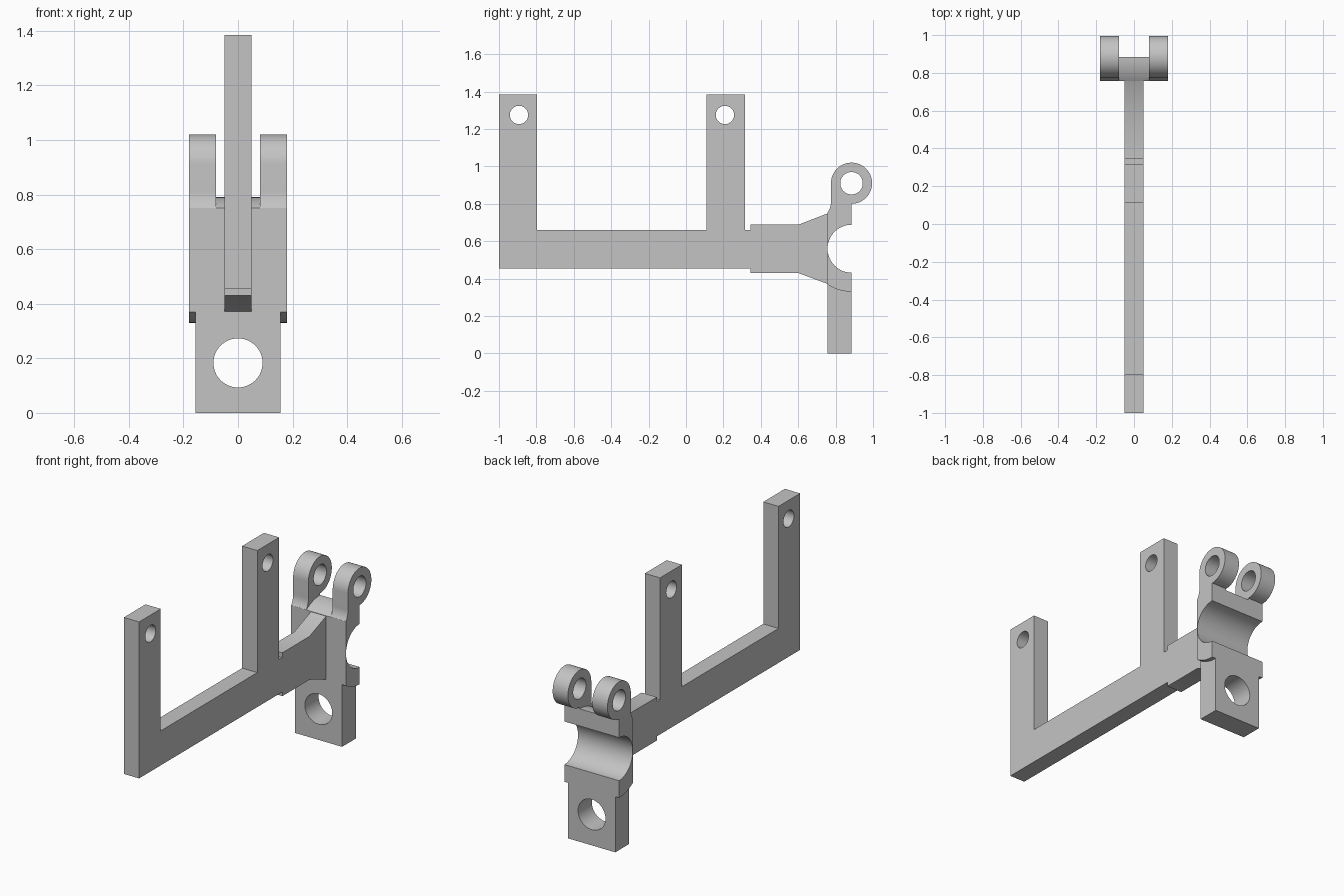
import bpy
import bmesh
from math import cos, sin, radians, pi
from mathutils import Matrix

old = bpy.data.objects.get("Cube")
if old:
    bpy.data.objects.remove(old, do_unlink=True)

GREY = (0.55, 0.55, 0.55, 1.0)
mat = bpy.data.materials.new("plain grey")
mat.use_nodes = True
mat.diffuse_color = GREY
mat.node_tree.nodes["Principled BSDF"].inputs["Base Color"].default_value = GREY

BACK = 0.885           # rear plane of the clamp
FRONT = 0.756          # front plane of the clamp
BORE = (BACK, 0.56)    # centre of the half-round seat
SEAT_R, RIM_R = 0.128, 0.23
EYE = (BACK, 0.91)     # centre of the lug eyes
RIM_ANGLE = 124.1      # where the rim meets the front plane


def arc(centre, r, a0, a1, n=24):
    angles = [radians(a0 + (a1 - a0) * i / n) for i in range(n + 1)]
    return [(centre[0] + r * cos(a), centre[1] + r * sin(a)) for a in angles]


def slab(name, profile, x0, x1):
    """Extrude a (y, z) side profile from x0 to x1."""
    bm = bmesh.new()
    face = bm.faces.new([bm.verts.new((x0, y, z)) for y, z in profile])
    new = bmesh.ops.extrude_face_region(bm, geom=[face])["geom"]
    verts = [v for v in new if isinstance(v, bmesh.types.BMVert)]
    bmesh.ops.translate(bm, verts=verts, vec=(x1 - x0, 0, 0))
    bmesh.ops.recalc_face_normals(bm, faces=bm.faces)
    mesh = bpy.data.meshes.new(name)
    bm.to_mesh(mesh)
    bm.free()
    mesh.materials.append(mat)
    ob = bpy.data.objects.new(name, mesh)
    bpy.context.collection.objects.link(ob)
    return ob


def select(ob):
    bpy.ops.object.select_all(action="DESELECT")
    ob.select_set(True)
    bpy.context.view_layer.objects.active = ob


def drill(ob, centre, r, axis):
    """Cut a round through hole along X or Y."""
    turn = Matrix.Rotation(pi / 2, 4, "Y" if axis == "X" else "X")
    bm = bmesh.new()
    bmesh.ops.create_cone(bm, cap_ends=True, segments=48, radius1=r, radius2=r,
                          depth=1, matrix=Matrix.Translation(centre) @ turn)
    mesh = bpy.data.meshes.new("drill")
    bm.to_mesh(mesh)
    bm.free()
    mesh.materials.append(mat)
    cutter = bpy.data.objects.new("drill", mesh)
    cutter.hide_render = True
    bpy.context.collection.objects.link(cutter)
    mod = ob.modifiers.new("hole", "BOOLEAN")
    mod.operation, mod.solver, mod.object = "DIFFERENCE", "EXACT", cutter
    select(ob)
    bpy.ops.object.modifier_apply(modifier=mod.name)
    bpy.data.objects.remove(cutter, do_unlink=True)


# Long arm with two upright posts
frame = slab("arm_with_posts", [
    (-1, 0.455), (0.345, 0.455), (0.345, 0.66), (0.315, 0.66), (0.315, 1.385),
    (0.11, 1.385), (0.11, 0.66), (-0.797, 0.66), (-0.797, 1.385), (-1, 1.385)],
    -0.05, 0.05)
for y in (-0.893, 0.208):
    drill(frame, (0, y, 1.275), 0.049, "X")

# Flared neck between the arm and the clamp
neck = slab("neck", [
    (0.345, 0.43), (0.6, 0.43), (FRONT, 0.372), (FRONT, 0.748),
    (0.6, 0.688), (0.345, 0.688)], -0.05, 0.05)

# Half-round clamp seat
clamp = slab("clamp_seat",
             arc(BORE, RIM_R, 90, RIM_ANGLE, 10)
             + arc(BORE, RIM_R, 360 - RIM_ANGLE, 270, 10)
             + arc(BORE, SEAT_R, 270, 90, 32), -0.18, 0.18)

# Twin lugs with eyes, blended into the clamp rim
lug_profile = (arc(EYE, 0.11, -90, 180, 40)
               + arc((0.675, 0.81), 0.1, 0, -36, 8)
               + arc(BORE, RIM_R, RIM_ANGLE, 90, 10))
lugs = []
for side, x0 in (("right", -0.18), ("left", 0.08)):
    lug = slab(side + "_lug", lug_profile, x0, x0 + 0.1)
    drill(lug, (x0 + 0.05, *EYE), 0.06, "X")
    lugs.append(lug)

# Mounting plate hanging below the clamp
plate = slab("mounting_plate",
             [(BACK, 0), (FRONT, 0)] + arc(BORE, RIM_R, 360 - RIM_ANGLE, 270, 10),
             -0.155, 0.155)
drill(plate, (0, 0.82, 0.183), 0.09, "Y")

for ob in [frame, neck, clamp, plate] + lugs:
    select(ob)
    bpy.ops.object.shade_smooth_by_angle(angle=radians(25))
